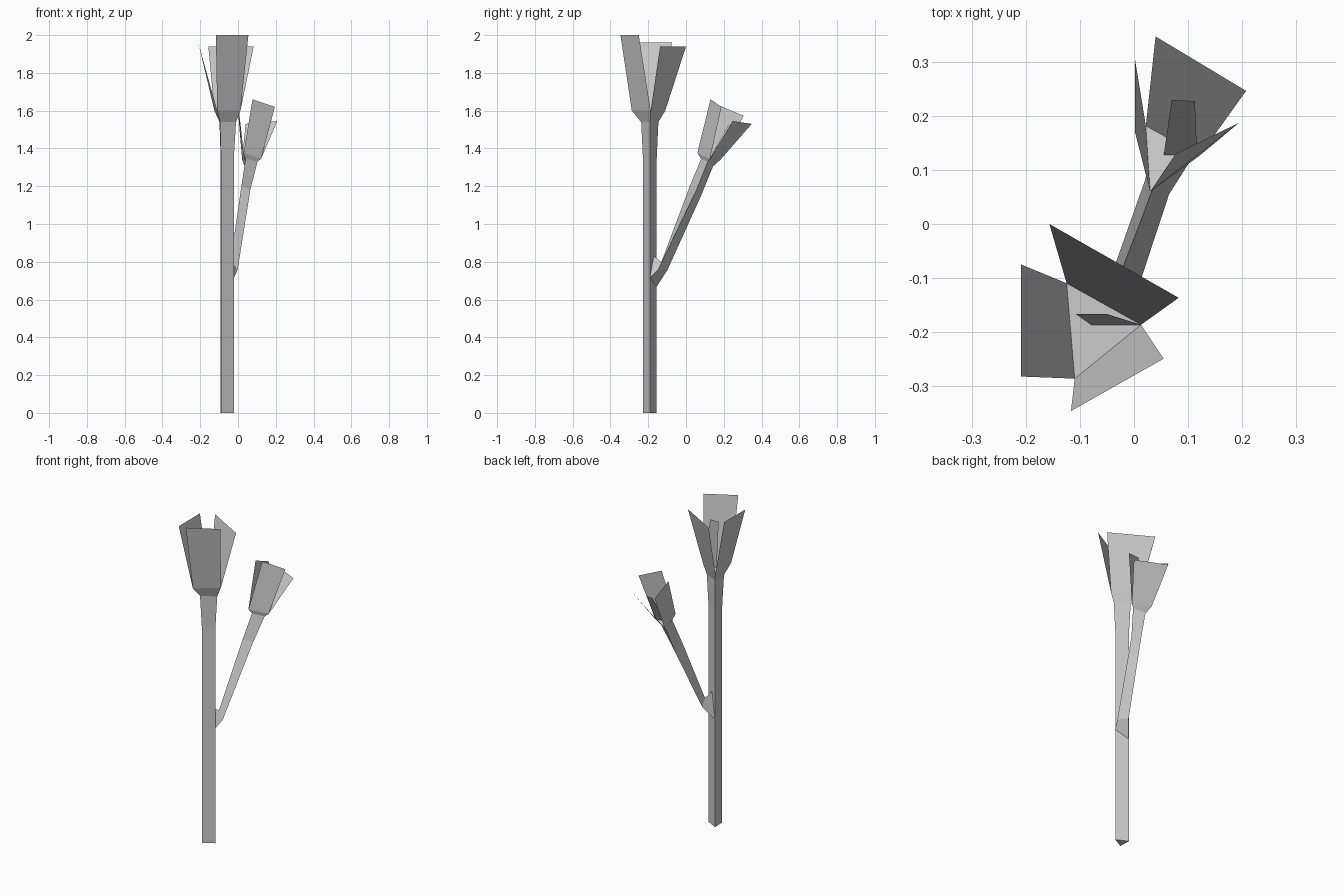
import bpy
import bmesh
from mathutils import Vector

cube = bpy.data.objects.get("Cube")
if cube:
    bpy.data.objects.remove(cube, do_unlink=True)

# One plain colour for the whole plant
GREY = (0.6, 0.6, 0.6, 1.0)
mat = bpy.data.materials.new("plain grey")
mat.use_nodes = True
mat.diffuse_color = GREY
mat.node_tree.nodes["Principled BSDF"].inputs["Base Color"].default_value = GREY


def finish(name, bm):
    mesh = bpy.data.meshes.new(name)
    bm.to_mesh(mesh)
    bm.free()
    mesh.materials.append(mat)
    obj = bpy.data.objects.new(name, mesh)
    bpy.context.collection.objects.link(obj)
    return obj


def loft(name, rings):
    """Skin a stack of three-sided rings and cap both ends."""
    bm = bmesh.new()
    loops = [[bm.verts.new(p) for p in ring] for ring in rings]
    for low, high in zip(loops, loops[1:]):
        for i in range(3):
            j = (i + 1) % 3
            bm.faces.new((low[i], low[j], high[j], high[i]))
    bm.faces.new(loops[0][::-1])
    bm.faces.new(loops[-1])
    return finish(name, bm)


def blade(name, a, b, tip_b, tip_a):
    """A single flat leaf-like sheet."""
    bm = bmesh.new()
    bm.faces.new([bm.verts.new(p) for p in (a, b, tip_b, tip_a)])
    return finish(name, bm)


def flower(prefix, ring, tips, stamen):
    """Three petals on the rim edges, with a narrow blade inside."""
    names = ("front_petal", "back_petal", "side_petal")
    for i, (tip_a, tip_b) in enumerate(tips):
        blade(prefix + names[i], ring[i], ring[(i + 1) % 3], tip_b, tip_a)
    blade(prefix + "stamen", *stamen)


# Main stem: triangular, flaring at the top into the flower base
section = [(-0.09, -0.228), (-0.022, -0.19), (-0.092, -0.155)]
rim = [Vector((-0.11, -0.287, 1.6)), Vector((0.013, -0.187, 1.6)),
       Vector((-0.125, -0.11, 1.6))]
centre = Vector((-0.068, -0.191))


def stem_ring(z, scale):
    return [(*(centre + (Vector(p) - centre) * scale), z) for p in section]


loft("main_stem", [stem_ring(0, 1), stem_ring(1.35, 1), stem_ring(1.54, 1.25), rim])
flower("main_", rim,
       [((-0.117, -0.347, 2.0), (0.055, -0.25, 2.0)),
        ((0.083, -0.137, 1.94), (-0.157, 0.0, 1.94)),
        ((-0.21, -0.075, 1.96), (-0.21, -0.283, 1.96))],
       [(-0.08, -0.187, 1.6), (0.013, -0.187, 1.6),
        (-0.05, -0.167, 1.9), (-0.108, -0.167, 1.9)])

# Side branch, growing from the back of the stem
branch_rim = [(0.03, 0.06, 1.376), (0.122, 0.127, 1.345), (0.022, 0.182, 1.34)]
loft("side_branch", [
    [(-0.06, -0.17, 0.83), (-0.022, -0.193, 0.715), (-0.09, -0.156, 0.667)],
    [(-0.04, -0.13, 0.8), (-0.002, -0.148, 0.757), (-0.043, -0.098, 0.757)],
    [(0.018, 0.02, 1.2), (0.065, 0.055, 1.18), (0.02, 0.08, 1.15)],
    [(0.04, 0.08, 1.345), (0.103, 0.115, 1.33), (0.036, 0.143, 1.305)],
    branch_rim])
flower("branch_", branch_rim,
       [((0.077, 0.13, 1.66), (0.195, 0.188, 1.62)),
        ((0.208, 0.247, 1.545), (0.04, 0.348, 1.53)),
        ((0.002, 0.305, 1.573), (0.002, 0.17, 1.63))],
       [(0.055, 0.127, 1.35), (0.117, 0.127, 1.345),
        (0.113, 0.228, 1.53), (0.07, 0.23, 1.53)])
